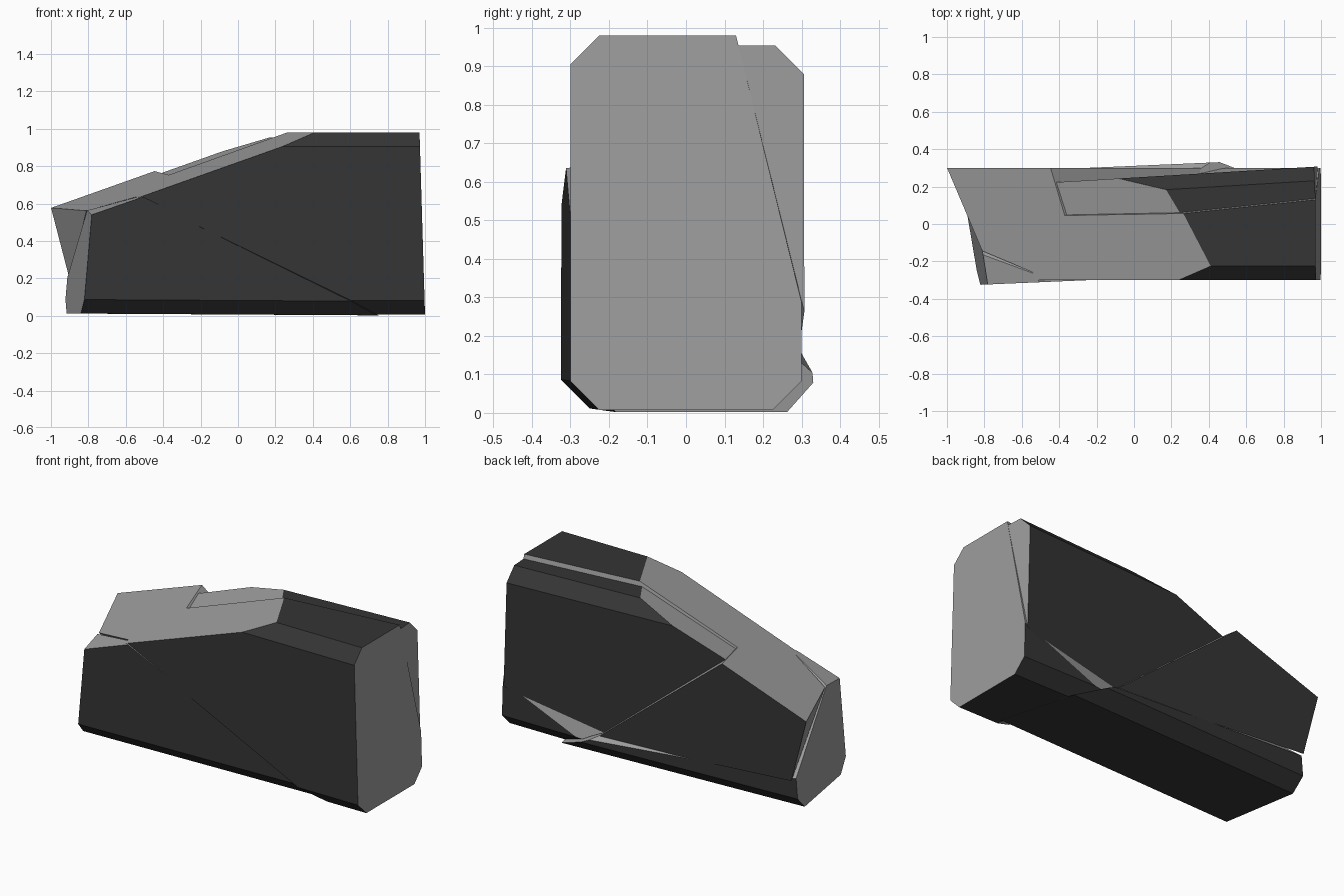
import bpy, bmesh
from mathutils import Matrix, Vector

if "Cube" in bpy.data.objects:
    bpy.data.objects.remove(bpy.data.objects["Cube"])

# Planes (a, b, c, d): the side a*x + b*y + c*z <= d is kept
BLOCK = [(0, 1, 0, .30), (0, -1, 0, .30), (0, 0, 1, .98), (0, 0, -1, -.007),
         (1, 0, .03, 1.0),                    # leaning right end
         (-.355, -.185, 1, .876)]             # sloping top
BLOCK += [(0, s, 1, 1.205) for s in (1, -1)]      # upper chamfers
BLOCK += [(0, s, -1, .218) for s in (1, -1)]      # lower chamfers
UPPER_END = (-1, -.415, -.26, .725)
LOWER_END = (-1, -.17, .087, .884)

# Crack planes
BASE_CELL = [(.488, .11, 1, .343),            # base shard against the main block
             (.07, .828, 1, .385)]
CORNER_CELL = [(.104, -1, -.243, -.267),      # rear corner shard
               (-1, -.2, -1.25, -.58)]


def material(name, v):
    m = bpy.data.materials.new(name)
    m.diffuse_color = (v, v, v, 1)
    m.use_nodes = True
    m.node_tree.nodes["Principled BSDF"].inputs["Base Color"].default_value = m.diffuse_color
    return m


# Dark finished skin, lighter broken faces
MATERIALS = [material("dark_skin", .035), material("broken_grey", .34)]


def cut(bm, planes):
    for a, b, c, d in planes:
        n = Vector((a, b, c))
        r = bmesh.ops.bisect_plane(bm, geom=bm.verts[:] + bm.edges[:] + bm.faces[:],
                                   plane_co=n * d / n.length_squared,
                                   plane_no=n, clear_outer=True)
        edges = [e for e in r["geom_cut"] if isinstance(e, bmesh.types.BMEdge)]
        if edges:
            cap = bmesh.ops.holes_fill(bm, edges=edges, sides=0)
            for f in cap["faces"]:
                f.material_index = 1 if a else 0   # ends, slope and cracks are broken
    bmesh.ops.recalc_face_normals(bm, faces=bm.faces[:])


def chunk(name, planes, move=None, end=None):
    bm = bmesh.new()
    bmesh.ops.create_cube(bm, size=4)
    cut(bm, planes)
    if move:
        bm.transform(move)
    if end:
        cut(bm, [end])
    mesh = bpy.data.meshes.new(name)
    for m in MATERIALS:
        mesh.materials.append(m)
    bm.to_mesh(mesh)
    bm.free()
    ob = bpy.data.objects.new(name, mesh)
    bpy.context.collection.objects.link(ob)
    return ob


def turn(pivot, angle, shift=(0, 0, 0), pitch=0):
    p = Vector(pivot)
    return (Matrix.Translation(p + Vector(shift)) @ Matrix.Rotation(angle, 4, 'Z')
            @ Matrix.Rotation(pitch, 4, 'Y') @ Matrix.Translation(-p))


# Main block with the two shard spaces removed
main = chunk("main_block", BLOCK + [UPPER_END])
for label, cell in (("base_cutter", BASE_CELL), ("corner_cutter", CORNER_CELL)):
    cutter = chunk(label, cell)
    cutter.hide_render = True
    mod = main.modifiers.new(label, 'BOOLEAN')
    mod.operation = 'DIFFERENCE'
    mod.solver = 'EXACT'
    mod.object = cutter
    bpy.context.view_layer.objects.active = main
    bpy.ops.object.modifier_apply(modifier=mod.name)
    bpy.data.objects.remove(cutter)

# Long lower shard, twisted slightly out of the block
chunk("base_shard", BLOCK + BASE_CELL,
      turn((-.25, 0, 0), .043, (.004, 0, .001), .006), LOWER_END)

# Upper rear shard, sunken and turned inwards
above_base = tuple(-v for v in BASE_CELL[1])
chunk("corner_shard", BLOCK + CORNER_CELL + [above_base],
      turn((.97, .3, .9), .06, (-.01, .006, -.026)))
